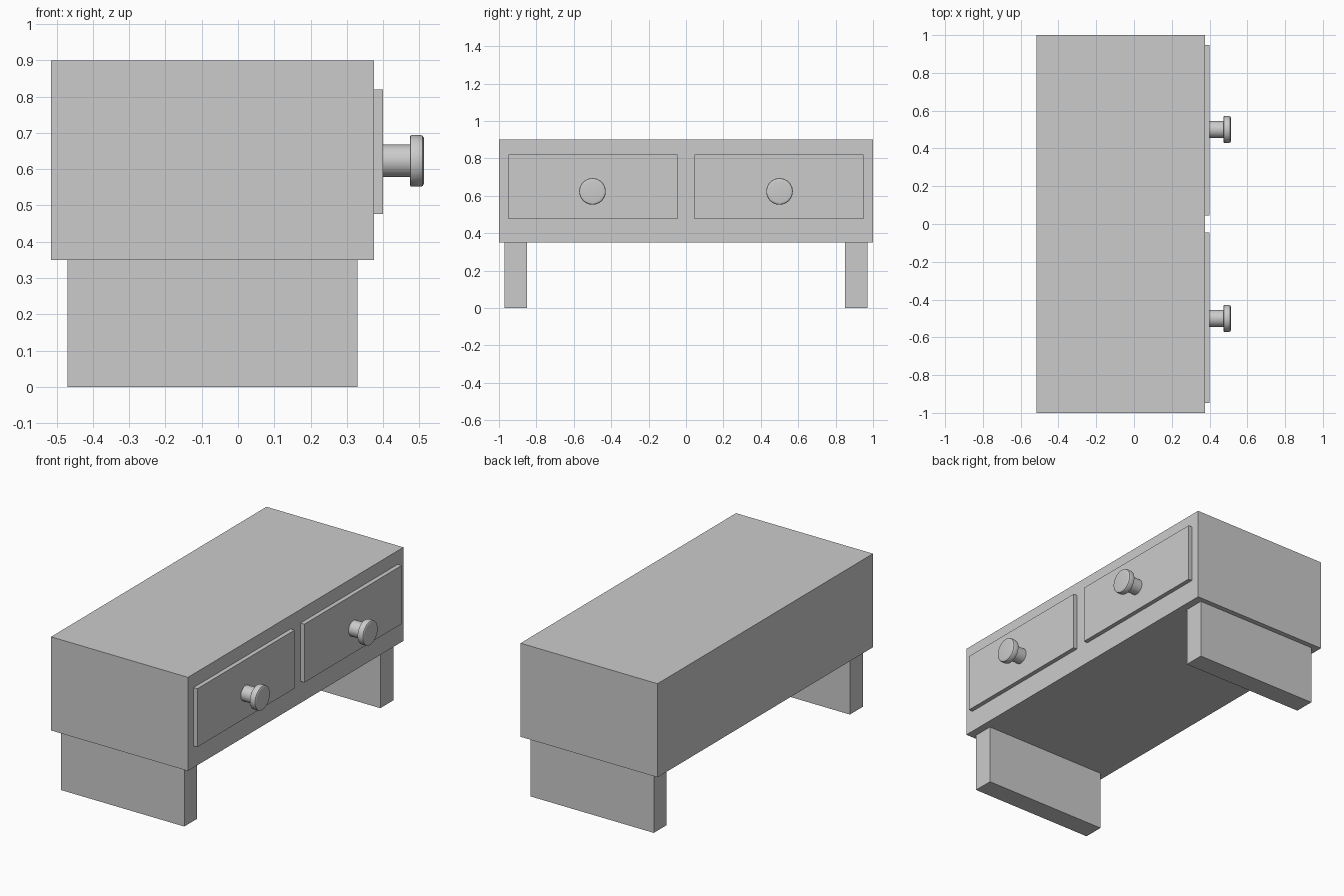
import bpy
import bmesh
import math

if "Cube" in bpy.data.objects:
    bpy.data.objects.remove(bpy.data.objects["Cube"])


def add_object(name, bm):
    mesh = bpy.data.meshes.new(name)
    bmesh.ops.recalc_face_normals(bm, faces=bm.faces)
    bm.to_mesh(mesh)
    bm.free()
    ob = bpy.data.objects.new(name, mesh)
    bpy.context.collection.objects.link(ob)
    return ob


def box(name, x, y, z):
    bm = bmesh.new()
    bmesh.ops.create_cube(bm, size=1)
    for v in bm.verts:
        for i, (lo, hi) in enumerate((x, y, z)):
            v.co[i] = lo if v.co[i] < 0 else hi
    return add_object(name, bm)


def knob(name, y, z, profile, sides=48):
    # Lathe a (x, radius) profile around the x axis
    bm = bmesh.new()
    verts = [bm.verts.new((x, 0, r)) for x, r in profile]
    edges = [bm.edges.new(pair) for pair in zip(verts, verts[1:])]
    bmesh.ops.spin(bm, geom=verts + edges, cent=(0, 0, 0), axis=(1, 0, 0),
                   angle=2 * math.pi, steps=sides)
    bmesh.ops.remove_doubles(bm, verts=bm.verts, dist=1e-5)
    ob = add_object(name, bm)
    ob.location = (0, y, z)
    bpy.ops.object.select_all(action='DESELECT')
    bpy.context.view_layer.objects.active = ob
    ob.select_set(True)
    bpy.ops.object.shade_smooth_by_angle(angle=math.radians(35))
    return ob


# Cabinet body
box("cabinet_body", (-0.515, 0.375), (-1, 1), (0.35, 0.9))

# Stem, then a wide cap with softened rims
knob_profile = [(0.398, 0), (0.398, 0.045), (0.474, 0.045), (0.474, 0.067),
                (0.476, 0.070), (0.480, 0.071), (0.504, 0.071),
                (0.509, 0.069), (0.512, 0.064), (0.513, 0.058), (0.513, 0)]

# Panel legs, drawer fronts and knobs on each half
for side, s in (("left", -1), ("right", 1)):
    box(f"{side}_leg", (-0.47, 0.33), sorted((s * 0.85, s * 0.97)), (0, 0.35))
    box(f"{side}_drawer_front", (0.375, 0.4),
        sorted((s * 0.045, s * 0.948)), (0.477, 0.82))
    knob(f"{side}_drawer_knob", s * 0.5, 0.623, knob_profile)
